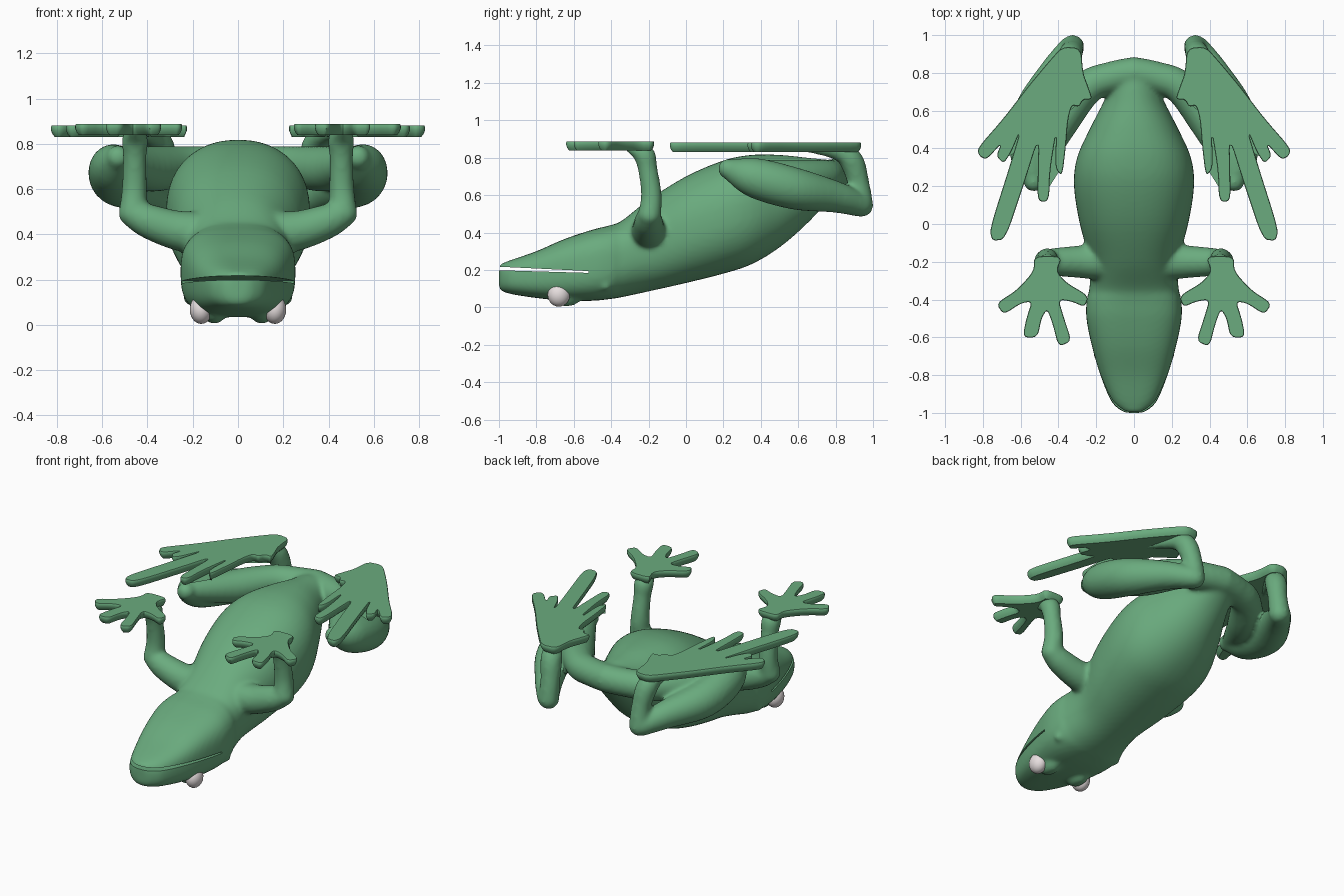
import bpy, bmesh, math
from mathutils import Vector

if "Cube" in bpy.data.objects:
    bpy.data.objects.remove(bpy.data.objects["Cube"])


def material(name, rgb, rough):
    m = bpy.data.materials.new(name)
    m.use_nodes = True
    m.diffuse_color = (*rgb, 1)
    node = m.node_tree.nodes["Principled BSDF"]
    node.inputs["Base Color"].default_value = (*rgb, 1)
    node.inputs["Roughness"].default_value = rough
    return m


green = material("leaf green", (0.145, 0.41, 0.21), 0.6)
white = material("eye white", (0.8, 0.74, 0.74), 0.4)


def finish(bm, name, mat, angle=40):
    bmesh.ops.recalc_face_normals(bm, faces=bm.faces)
    me = bpy.data.meshes.new(name)
    bm.to_mesh(me)
    bm.free()
    me.materials.append(mat)
    ob = bpy.data.objects.new(name, me)
    bpy.context.collection.objects.link(ob)
    bpy.ops.object.select_all(action='DESELECT')
    ob.select_set(True)
    bpy.context.view_layer.objects.active = ob
    bpy.ops.object.shade_smooth_by_angle(angle=math.radians(angle))
    return ob


def spline(rows, steps):
    """Catmull-Rom interpolation of rows of numbers."""
    pts = [Vector(r) for r in rows]
    out = []
    for i in range(len(pts) - 1):
        a, b, c = pts[max(i - 1, 0)], pts[i], pts[i + 1]
        d = pts[min(i + 2, len(pts) - 1)]
        for s in range(steps):
            t = s / steps
            out.append(0.5 * (2 * b + (c - a) * t + (2 * a - 5 * b + 4 * c - d) * t ** 2
                              + (3 * b - a - 3 * c + d) * t ** 3))
    return out + [pts[-1]]


def loft(bm, rings):
    loops = [[bm.verts.new(p) for p in ring] for ring in rings]
    n = len(loops[0])
    for a, b in zip(loops, loops[1:]):
        for i in range(n):
            bm.faces.new((a[i], a[(i + 1) % n], b[(i + 1) % n], b[i]))
    bm.faces.new(loops[0][::-1])
    bm.faces.new(loops[-1])


def ball(bm, centre, size):
    geo = bmesh.ops.create_uvsphere(bm, u_segments=24, v_segments=14, radius=1)
    bmesh.ops.scale(bm, vec=size, verts=geo["verts"])
    bmesh.ops.translate(bm, vec=centre, verts=geo["verts"])


def limb(bm, rows, side):
    """Round tube through rows of x, y, z, radius, with ball ends."""
    path = spline([(r[0] * side, *r[1:]) for r in rows], 6)
    rings = []
    for i, p in enumerate(path):
        tangent = path[min(i + 1, len(path) - 1)].xyz - path[max(i - 1, 0)].xyz
        turn = Vector((0, 0, 1)).rotation_difference(tangent)
        rings.append([p.xyz + turn @ Vector((math.cos(k * math.tau / 20), math.sin(k * math.tau / 20), 0)) * p[3]
                      for k in range(20)])
    loft(bm, rings)
    for p in (path[0], path[-1]):
        ball(bm, p.xyz, (p[3],) * 3)


# Trunk and head: y, bottom, top, half width, squareness
trunk = [(-1.0, .10, .228, .04, 2.5), (-.98, .085, .236, .08, 2.6), (-.93, .07, .255, .125, 2.8),
         (-.8, .05, .30, .178, 3), (-.65, .035, .365, .222, 3), (-.5, .035, .415, .252, 3),
         (-.4, .045, .44, .25, 2.8), (-.34, .055, .465, .236, 2.5), (-.2, .085, .575, .235, 2.3),
         (0, .13, .70, .287, 2.3), (.2, .18, .785, .318, 2.3), (.35, .23, .815, .302, 2.3),
         (.5, .32, .815, .236, 2.2), (.65, .45, .80, .16, 2), (.78, .59, .785, .11, 2),
         (.84, .66, .76, .06, 2)]
bm = bmesh.new()
rings = []
for y, lo, hi, w, n in spline(trunk, 5):
    ring = []
    for k in range(48):
        c, s = math.cos(k * math.tau / 48), math.sin(k * math.tau / 48)
        ring.append((w * math.copysign(abs(c) ** (2 / n), c), y,
                     (lo + hi) / 2 + (hi - lo) / 2 * math.copysign(abs(s) ** (2 / n), s)))
    rings.append(ring)
loft(bm, rings)

# Limbs, brow bumps and ear bumps, mirrored
thigh = [(0, .8, .71, .085), (.12, .775, .705, .085), (.25, .72, .70, .09), (.4, .53, .69, .1),
         (.53, .26, .73, .06)]
shank = [(.53, .225, .74, .054), (.55, .36, .695, .106), (.53, .58, .635, .112), (.42, .8, .59, .085),
         (.34, .925, .55, .066)]
ankle = [(.325, .94, .545, .062), (.325, .923, .66, .058), (.345, .88, .79, .064),
         (.38, .79, .835, .042), (.46, .62, .855, .022)]
upper_arm = [(.15, -.2, .40, .1), (.28, -.2, .42, .087), (.4, -.2, .46, .076), (.467, -.195, .495, .062)]
forearm = [(.465, -.195, .495, .062), (.458, -.185, .6, .056), (.456, -.205, .74, .052),
           (.456, -.228, .82, .058), (.46, -.31, .857, .024)]
for side in (1, -1):
    for rows in (thigh, shank, ankle, upper_arm, forearm):
        limb(bm, rows, side)
    ball(bm, (.105 * side, -.64, .062), (.055, .085, .058))
    ball(bm, (.2 * side, -.43, .115), (.045, .03, .03))
body = finish(bm, "body", green)

# Mouth slit: a thin wedge
bm = bmesh.new()
loft(bm, [[(x, -1.1, .201), (x, -1.1, .222), (x, -.52, .194), (x, -.52, .184)] for x in (-.4, .4)])
cutter = finish(bm, "mouth_cutter", green)
cutter.hide_render = True

# Blend the limbs into the trunk, then cut the mouth
bpy.context.view_layer.objects.active = body
blend = body.modifiers.new("blend", 'REMESH')
blend.mode = 'VOXEL'
blend.voxel_size = .013
relax = body.modifiers.new("relax", 'SMOOTH')
relax.factor, relax.iterations = .5, 8
cut = body.modifiers.new("cut", 'BOOLEAN')
cut.operation, cut.solver, cut.object = 'DIFFERENCE', 'EXACT', cutter
for name in ("blend", "relax", "cut"):
    bpy.ops.object.modifier_apply(modifier=name)
bpy.data.objects.remove(cutter)
bpy.ops.object.select_all(action='DESELECT')
body.select_set(True)
bpy.ops.object.shade_smooth_by_angle(angle=math.radians(40))


def paw(name, outline, side, top, bottom):
    """Flat-topped webbed paw from a rounded outline."""
    pts = [Vector((x * side, y)) for x, y in outline]
    for _ in range(2):
        pts = [a.lerp(b, t) for a, b in zip(pts, pts[1:] + pts[:1]) for t in (.2, .8)]
    area = sum(a.cross(b) for a, b in zip(pts, pts[1:] + pts[:1]))
    inward = []
    for i, p in enumerate(pts):
        d = (pts[(i + 1) % len(pts)] - pts[i - 1]).normalized()
        inward.append(Vector((-d.y, d.x)) * math.copysign(1, area))
    thick = top - bottom
    bm = bmesh.new()
    loft(bm, [[(*(p + q * inset), top - thick * depth) for p, q in zip(pts, inward)]
              for inset, depth in ((.003, 0), (0, .12), (0, .4), (.007, .75), (.017, 1))])
    bm.normal_update()
    bmesh.ops.triangulate(bm, faces=[f for f in bm.faces if len(f.verts) > 4])
    finish(bm, name, green)


hind_foot = [(.28, .93), (.38, .94), (.46, .85), (.56, .73), (.69, .56), (.83, .40), (.82, .36), (.78, .34),
             (.70, .43), (.73, .36), (.69, .32), (.65, .38), (.60, .5), (.66, .3), (.765, -.03), (.75, -.09),
             (.68, -.08), (.58, .22), (.505, .46), (.51, .25), (.51, .12), (.45, .12), (.445, .28), (.41, .5),
             (.42, .3), (.38, .25), (.36, .42), (.35, .55), (.33, .63), (.29, .62), (.27, .66),
             (.22, .66), (.24, .72), (.27, .8)]
hand = [(.38, -.17), (.41, -.25), (.36, -.31), (.24, -.38), (.26, -.44), (.33, -.41), (.40, -.40),
        (.37, -.5), (.33, -.62), (.40, -.65), (.43, -.53), (.46, -.45), (.49, -.50), (.51, -.60),
        (.59, -.60), (.57, -.5), (.54, -.41), (.6, -.42), (.69, -.48), (.73, -.42), (.62, -.35),
        (.53, -.25), (.53, -.17)]
for label, side in (("left", 1), ("right", -1)):
    paw(label + "_hind_foot", hind_foot, side, .88, .83)
    paw(label + "_hand", hand, side, .887, .838)
    bm = bmesh.new()
    ball(bm, (.163 * side, -.68, .068), (.05, .06, .064))
    finish(bm, label + "_eye", white)
